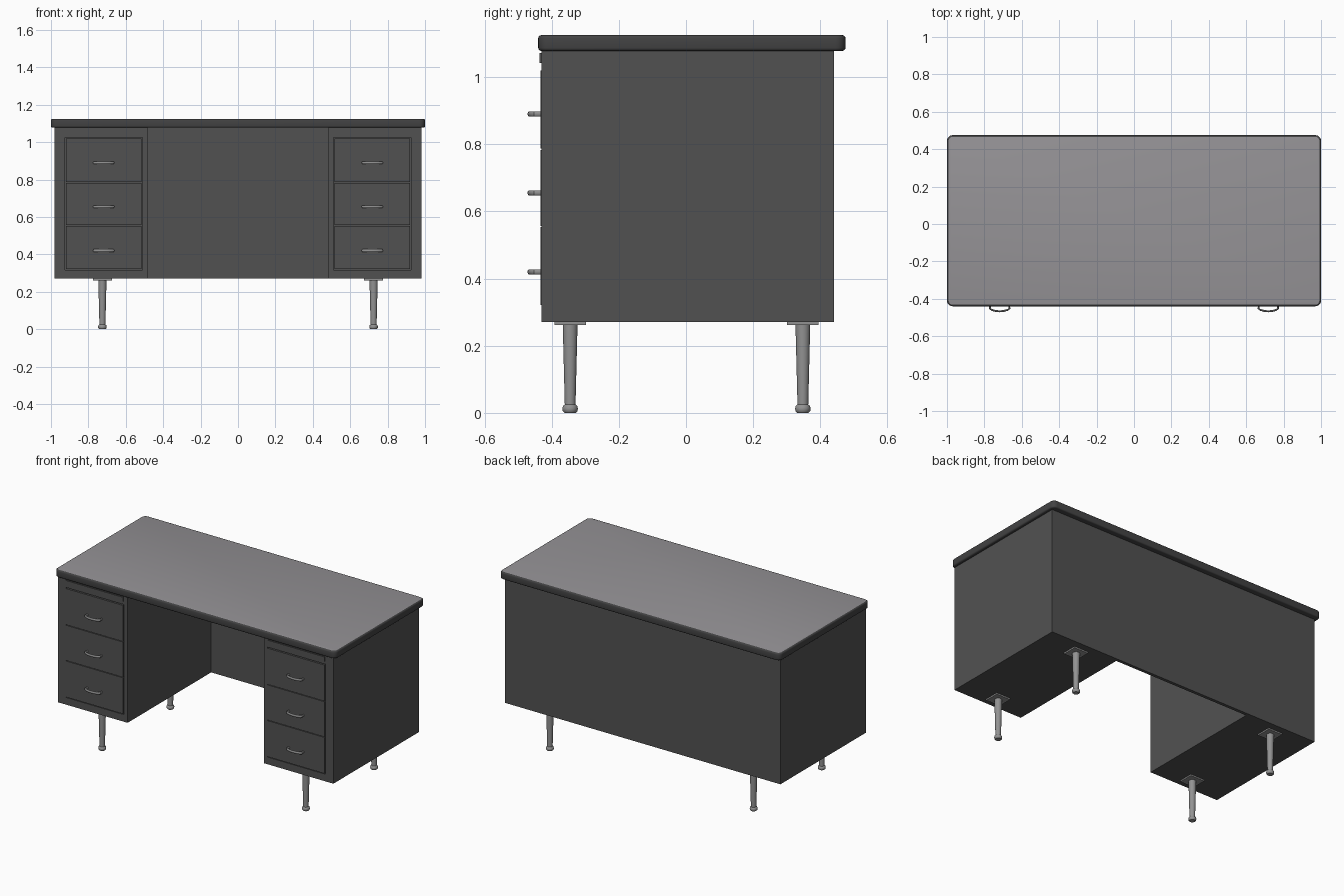
import bpy, bmesh, math

if "Cube" in bpy.data.objects:
    bpy.data.objects.remove(bpy.data.objects["Cube"])

def mat(name, c):
    m = bpy.data.materials.new(name)
    m.diffuse_color = (*c, 1)
    m.use_nodes = True
    m.node_tree.nodes["Principled BSDF"].inputs["Base Color"].default_value = m.diffuse_color
    return m

STEEL = mat("dark_grey_steel", (0.083, 0.083, 0.083))
TRIM = mat("dark_trim", (0.055, 0.055, 0.056))
LAMINATE = mat("grey_laminate", (0.30, 0.29, 0.305))
METAL = mat("light_metal", (0.29, 0.29, 0.29))

def add(name, bm, *mats):
    bmesh.ops.recalc_face_normals(bm, faces=bm.faces[:])
    me = bpy.data.meshes.new(name)
    bm.to_mesh(me)
    bm.free()
    for m in mats:
        me.materials.append(m)
    ob = bpy.data.objects.new(name, me)
    bpy.context.collection.objects.link(ob)
    return ob

def box_bm(x0, x1, y0, y1, z0, z1):
    bm = bmesh.new()
    for v in bmesh.ops.create_cube(bm, size=1)["verts"]:
        v.co = (x1 if v.co.x > 0 else x0, y1 if v.co.y > 0 else y0, z1 if v.co.z > 0 else z0)
    return bm

def box(name, m, *dims):
    return add(name, box_bm(*dims), m)

def smooth(ob):
    bpy.ops.object.select_all(action='DESELECT')
    ob.select_set(True)
    bpy.context.view_layer.objects.active = ob
    bpy.ops.object.shade_smooth_by_angle(angle=math.radians(40))

def lathe(name, m, x, y, profile, n=24):
    bm = bmesh.new()
    rings = [[bm.verts.new((x + r * math.cos(2 * math.pi * i / n), y + r * math.sin(2 * math.pi * i / n), z))
              for i in range(n)] for r, z in profile]
    for a, b in zip(rings, rings[1:]):
        for i in range(n):
            bm.faces.new((a[i], a[(i + 1) % n], b[(i + 1) % n], b[i]))
    bm.faces.new(rings[0])
    bm.faces.new(rings[-1])
    ob = add(name, bm, m)
    smooth(ob)

# Desk top: rounded slab with dark edge band and laminate surface
bm = box_bm(-1, 1, -0.44, 0.475, 1.078, 1.125)
vert_edges = [e for e in bm.edges if abs(e.verts[0].co.z - e.verts[1].co.z) > 0.01]
bmesh.ops.bevel(bm, geom=vert_edges, offset=0.03, segments=5, profile=0.5, affect='EDGES')
rims = [e for e in bm.edges if abs(e.verts[0].co.z - e.verts[1].co.z) < 1e-4]
bmesh.ops.bevel(bm, geom=rims, offset=0.009, segments=3, profile=0.5, affect='EDGES')
bm.normal_update()
for f in bm.faces:
    f.material_index = 1 if f.normal.z > 0.99 and f.calc_area() > 0.5 else 0
smooth(add("desk_top", bm, TRIM, LAMINATE))

# Back panel closing the knee space
box("modesty_panel", STEEL, -0.485, 0.485, 0.42, 0.44, 0.27, 1.078)

DRAWERS = [(0.321, 0.553), (0.557, 0.783), (0.787, 1.019)]
for side, s in (("left", -1), ("right", 1)):
    def span(a, b):
        return tuple(sorted((s * a, s * b)))

    # Pedestal with a shallow pocket for the drawer fronts
    ped = box(side + "_pedestal", STEEL, *span(0.485, 0.98), -0.43, 0.44, 0.27, 1.078)
    cut = box(side + "_pocket_cutter", STEEL, *span(0.511, 0.924), -0.5, -0.41, 0.316, 1.024)
    cut.hide_render = True
    mod = ped.modifiers.new("pocket", 'BOOLEAN')
    mod.operation = 'DIFFERENCE'
    mod.solver = 'EXACT'
    mod.object = cut
    bpy.context.view_layer.objects.active = ped
    bpy.ops.object.modifier_apply(modifier="pocket")
    bpy.data.objects.remove(cut)

    # Pull-out writing board
    box(side + "_pull_out_board", STEEL, *span(0.515, 0.92), -0.436, -0.42, 1.042, 1.072)

    # Drawer fronts and bowed pulls
    for i, (z0, z1) in enumerate(DRAWERS):
        box(f"{side}_drawer_{i}", STEEL, *span(0.515, 0.92), -0.434, -0.41, z0, z1)
        zh = 0.42 + 0.235 * i
        path = [(-0.05, 0.004), (-0.052, -0.018), (-0.043, -0.025), (-0.022, -0.031),
                (0, -0.033), (0.022, -0.031), (0.043, -0.025), (0.052, -0.018), (0.05, 0.004)]
        bm = bmesh.new()
        n, rings = 10, []
        for k, (px, py) in enumerate(path):
            a, b = path[max(k - 1, 0)], path[min(k + 1, len(path) - 1)]
            L = math.hypot(b[0] - a[0], b[1] - a[1])
            nx, ny = -(b[1] - a[1]) / L, (b[0] - a[0]) / L
            ring = []
            for j in range(n):
                t = 2 * math.pi * j / n
                c = 0.005 * math.cos(t)
                ring.append(bm.verts.new((s * 0.718 + px + nx * c, -0.434 + py + ny * c, zh + 0.008 * math.sin(t))))
            rings.append(ring)
        for a, b in zip(rings, rings[1:]):
            for j in range(n):
                bm.faces.new((a[j], a[(j + 1) % n], b[(j + 1) % n], b[j]))
        bm.faces.new(rings[0])
        bm.faces.new(rings[-1])
        smooth(add(f"{side}_drawer_pull_{i}", bm, METAL))

    # Tapered legs with mounting plates and round feet
    for end, y in (("front", -0.345), ("back", 0.348)):
        x = s * 0.725
        box(f"{side}_{end}_leg_plate", METAL, x - 0.05, x + 0.05, y - 0.047, y + 0.047, 0.261, 0.271)
        lathe(f"{side}_{end}_leg", METAL, x, y,
              [(0.017, 0), (0.022, 0.005), (0.023, 0.013), (0.021, 0.021), (0.016, 0.025), (0.022, 0.262)])
